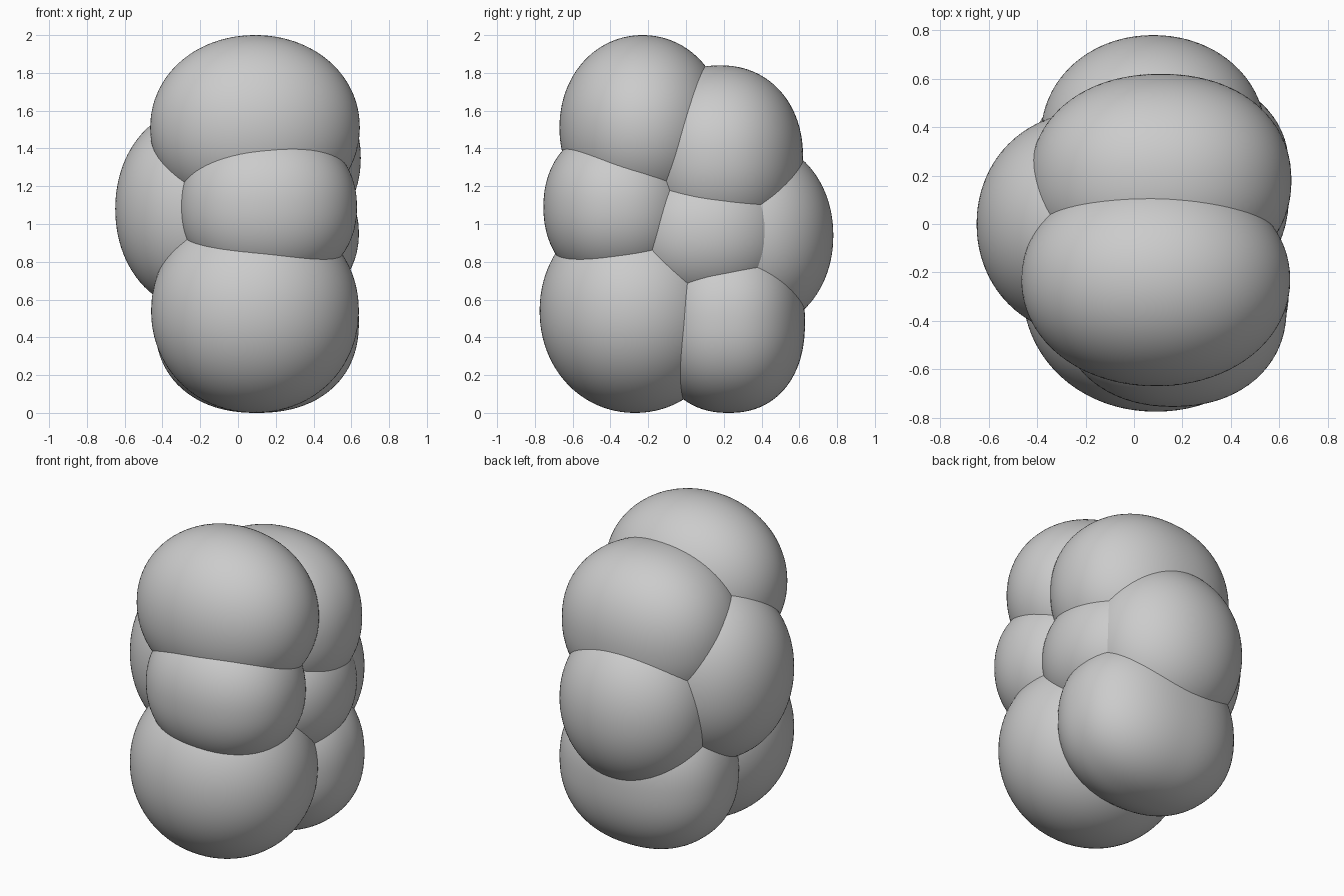
import bpy, bmesh
from mathutils import Vector

if "Cube" in bpy.data.objects:
    bpy.data.objects.remove(bpy.data.objects["Cube"])


def blob(name, centre, radii, p):
    """Rounded cell: a sphere pushed out to a slightly boxy superellipsoid."""
    bm = bmesh.new()
    bmesh.ops.create_icosphere(bm, subdivisions=5, radius=1)
    for v in bm.verts:
        n = v.co.normalized()
        k = sum(abs(c) ** p for c in n) ** (-1 / p)
        v.co = Vector(centre) + Vector([c * k * r for c, r in zip(n, radii)])
    for f in bm.faces:
        f.smooth = True
    mesh = bpy.data.meshes.new(name)
    bm.to_mesh(mesh)
    bm.free()
    ob = bpy.data.objects.new(name, mesh)
    bpy.context.collection.objects.link(ob)
    return ob


# Upper pair of cells
blob("top_front_cell", (0.09, -0.23, 1.51), (0.555, 0.44, 0.49), 2.05)
blob("top_back_cell", (0.11, 0.18, 1.35), (0.54, 0.44, 0.49), 2.15)

# Ring of cells round the middle
blob("middle_front_cell", (0.16, -0.35, 1.09), (0.47, 0.405, 0.43), 2.15)
blob("middle_left_cell", (-0.20, 0.00, 1.08), (0.45, 0.46, 0.54), 2.05)
blob("middle_right_cell", (0.20, 0.12, 0.95), (0.44, 0.45, 0.41), 2.1)
blob("middle_back_cell", (0.08, 0.36, 0.94), (0.465, 0.42, 0.50), 2.05)

# Lower pair of cells
blob("bottom_front_cell", (0.09, -0.27, 0.54), (0.55, 0.505, 0.54), 2.05)
blob("bottom_back_cell", (0.10, 0.225, 0.48), (0.54, 0.405, 0.48), 2.25)
